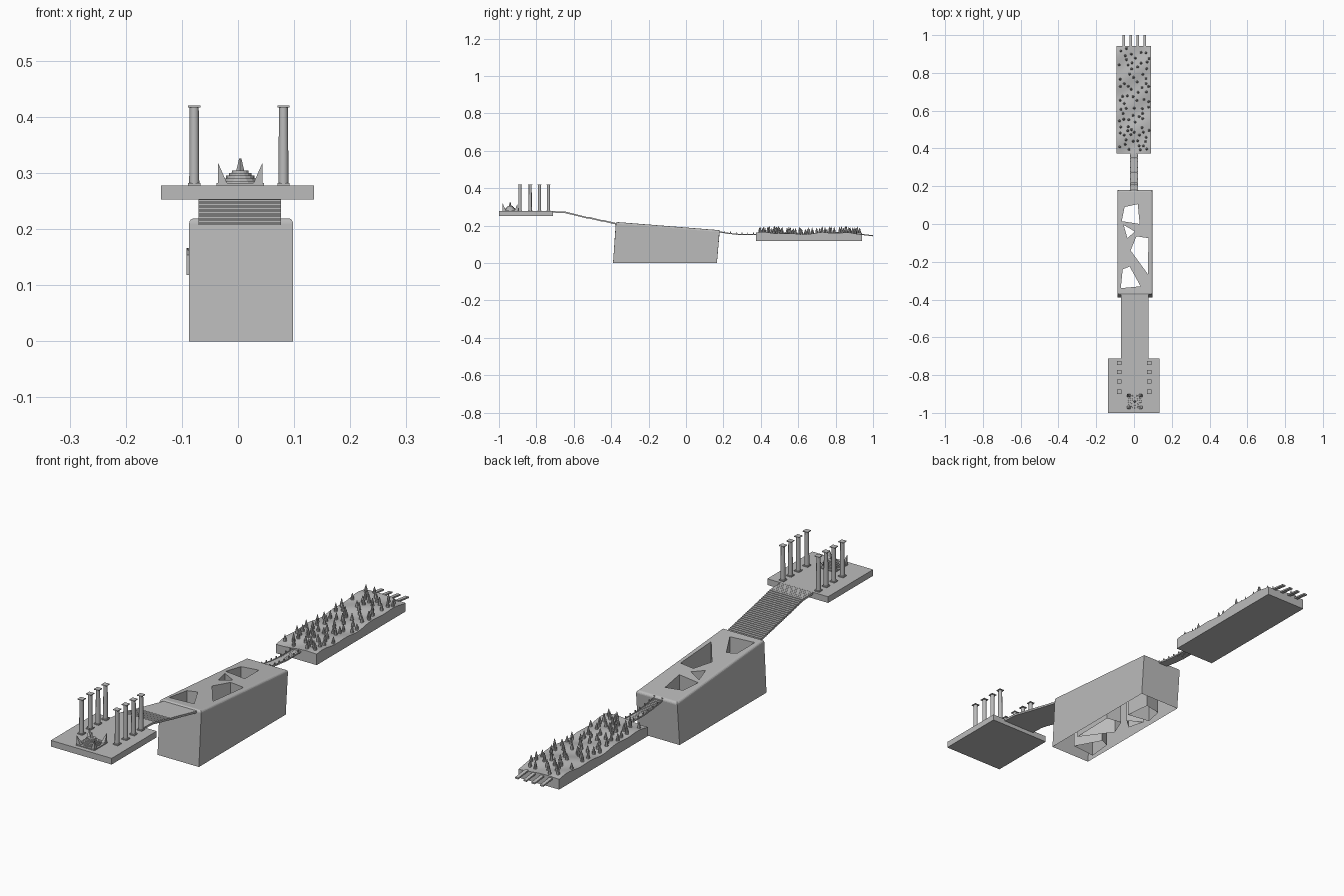
import bpy, bmesh, math, random
from mathutils import Matrix, Vector

cube = bpy.data.objects.get("Cube")
if cube:
    bpy.data.objects.remove(cube, do_unlink=True)

grey = bpy.data.materials.new("stone grey")
grey.use_nodes = True
grey.diffuse_color = (0.5, 0.5, 0.5, 1)
grey.node_tree.nodes["Principled BSDF"].inputs["Base Color"].default_value = (0.5, 0.5, 0.5, 1)


def finish(bm, name, smooth=False):
    bmesh.ops.recalc_face_normals(bm, faces=bm.faces)
    mesh = bpy.data.meshes.new(name)
    bm.to_mesh(mesh)
    bm.free()
    mesh.materials.append(grey)
    obj = bpy.data.objects.new(name, mesh)
    bpy.context.collection.objects.link(obj)
    if smooth:
        bpy.ops.object.select_all(action='DESELECT')
        obj.select_set(True)
        bpy.context.view_layer.objects.active = obj
        bpy.ops.object.shade_smooth_by_angle(angle=math.radians(35))
    return obj


def box(bm, x0, x1, y0, y1, z0, z1):
    size = Matrix.Diagonal((x1 - x0, y1 - y0, z1 - z0, 1))
    mid = Matrix.Translation(((x0 + x1) / 2, (y0 + y1) / 2, (z0 + z1) / 2))
    return bmesh.ops.create_cube(bm, size=1, matrix=mid @ size)["verts"]


def block(bm, x, y, half, z0, z1):
    return box(bm, x - half, x + half, y - half, y + half, z0, z1)


def cone(bm, x, y, z0, z1, r0, r1, sides=8):
    bmesh.ops.create_cone(bm, cap_ends=True, segments=sides, radius1=r0, radius2=r1,
                          depth=z1 - z0, matrix=Matrix.Translation((x, y, (z0 + z1) / 2)))


def prism(bm, points, z0, z1):
    face = bm.faces.new([bm.verts.new((x, y, z0)) for x, y in points])
    new = bmesh.ops.extrude_face_region(bm, geom=[face])["geom"]
    bmesh.ops.translate(bm, vec=(0, 0, z1 - z0),
                        verts=[v for v in new if isinstance(v, bmesh.types.BMVert)])


def along(path, y):
    for (ya, za), (yb, zb) in zip(path, path[1:]):
        if y <= yb:
            return za + (zb - za) * (y - ya) / (yb - ya)
    return path[-1][1]


# Front platform
TOP = 0.278
bm = bmesh.new()
box(bm, -0.137, 0.135, -1, -0.712, 0.253, TOP)
finish(bm, "platform")

# Two rows of columns with square feet and caps
bm = bmesh.new()
for x in (-0.078, 0.081):
    for y in (-0.888, -0.833, -0.783, -0.735):
        block(bm, x, y, 0.011, TOP - 0.001, TOP + 0.004)
        cone(bm, x, y, TOP, 0.418, 0.009, 0.008, 12)
        block(bm, x, y, 0.011, 0.417, 0.42)
finish(bm, "columns", True)

# Stepped altar with corner horns and a central spike
bm = bmesh.new()
AX, AY = 0.004, -0.94
block(bm, AX, AY, 0.042, TOP - 0.001, TOP + 0.004)
for i in range(5):
    cone(bm, AX, AY, TOP, 0.286 + i * 0.0045, 0.036 - i * 0.005, 0.035 - i * 0.005, 16)
cone(bm, AX, AY, 0.3, 0.326, 0.008, 0.002, 4)
for sx in (-1, 1):
    for sy in (-1, 1):
        verts = block(bm, AX + sx * 0.031, AY + sy * 0.031, 0.009, TOP, 0.319)
        tip = [v for v in verts if v.co.z > 0.3]
        for v in tip:
            v.co.x, v.co.y = AX + sx * 0.04, AY + sy * 0.04
        bmesh.ops.remove_doubles(bm, verts=tip, dist=0.0001)
finish(bm, "altar")

# Descending stairway of thin overlapping treads
bm = bmesh.new()
stair_path = [(-0.72, 0.278), (-0.65, 0.275), (-0.54, 0.25), (-0.37, 0.214)]
COUNT = 32
step = 0.35 / COUNT
for i in range(COUNT):
    y = -0.72 + i * step
    z = along(stair_path, y + step / 2)
    box(bm, -0.07, 0.077, y, y + step * 1.05, z - 0.008, z)
finish(bm, "stairway")

# Tall hollow block, leaning slightly, with a sloping rounded top
bm = bmesh.new()
for v in box(bm, -0.087, 0.098, -0.39, 0.165, 0, 0.2):
    if v.co.z > 0.1:
        v.co.z = 0.22 if v.co.y < 0 else 0.176
        v.co.y += 0.015
rim = [e for e in bm.edges if all(v.co.z > 0.1 for v in e.verts)]
bmesh.ops.bevel(bm, geom=rim, offset=0.01, segments=4, profile=0.5, affect='EDGES')
massif = finish(bm, "massif")

bm = bmesh.new()
for hole in (
    [(-0.05, 0.09), (0.02, 0.105), (0.03, 0), (-0.065, 0.015)],
    [(-0.055, -0.005), (0.005, -0.04), (-0.035, -0.075)],
    [(0.013, -0.065), (0.077, -0.075), (0.073, -0.265), (-0.018, -0.14)],
    [(-0.06, -0.24), (-0.023, -0.225), (0.035, -0.33), (-0.07, -0.34)],
):
    prism(bm, hole, -0.1, 0.3)
cutter = finish(bm, "shaft_cutter")
cutter.hide_render = True
cut = massif.modifiers.new("shafts", 'BOOLEAN')
cut.operation, cut.solver, cut.object = 'DIFFERENCE', 'EXACT', cutter
bpy.context.view_layer.update()
carved = massif.evaluated_get(bpy.context.evaluated_depsgraph_get())
massif.data = bpy.data.meshes.new_from_object(carved)
massif.modifiers.clear()
bpy.data.objects.remove(cutter, do_unlink=True)

# The underside stays open around the shaft walls
bm = bmesh.new()
bm.from_mesh(massif.data)
floor = [f for f in bm.faces if all(abs(v.co.z) < 0.001 for v in f.verts)]
bmesh.ops.delete(bm, geom=floor, context='FACES')
bm.to_mesh(massif.data)
bm.free()

# Narrow sagging footbridge with posts and side rails
bridge_path = [(0.17, 0.168), (0.22, 0.16), (0.28, 0.154), (0.38, 0.154)]
bm = bmesh.new()
for i in range(20):
    y = 0.175 + i * 0.0102
    z = along(bridge_path, y)
    box(bm, -0.02, 0.02, y, y + 0.0095, z - 0.004, z)
    for x in (-0.018, 0.018):
        box(bm, x - 0.002, x + 0.002, y, y + 0.0103, z - 0.003, z + 0.002)
        if i % 3 == 0:
            box(bm, x - 0.002, x + 0.002, y, y + 0.004, z, z + 0.01)
finish(bm, "footbridge")


# Rear field with a rolling surface
def ground(x, y):
    return 0.159 + 0.004 * math.sin(17 * y + 9 * x) + 0.003 * math.sin(41 * y - 30 * x)


bm = bmesh.new()
bmesh.ops.create_grid(bm, x_segments=12, y_segments=36, size=1)
for v in bm.verts:
    v.co.x = v.co.x * 0.091 - 0.001
    v.co.y = 0.658 + v.co.y * 0.284
    v.co.z = ground(v.co.x, v.co.y)
border = [e for e in bm.edges if e.is_boundary]
skirt = bmesh.ops.extrude_edge_only(bm, edges=border)["geom"]
for v in skirt:
    if isinstance(v, bmesh.types.BMVert):
        v.co.z = 0.118
bmesh.ops.holes_fill(bm, edges=[e for e in bm.edges if e.is_boundary], sides=0)
finish(bm, "field", True)

# Scattered pointed spikes on round feet
random.seed(4)
spots = []
while len(spots) < 78:
    p = Vector((random.uniform(-0.08, 0.08), random.uniform(0.39, 0.93)))
    if all((p - q).length > 0.02 for q in spots):
        spots.append(p)
bm = bmesh.new()
for p in spots:
    z = ground(p.x, p.y) - 0.002
    h = random.uniform(0.026, 0.036)
    cone(bm, p.x, p.y, z, z + h * 0.55, 0.007, 0.005)
    cone(bm, p.x, p.y, z + h * 0.5, z + h, 0.005, 0.001)
finish(bm, "spikes")

# Four sloping bars leaving the rear edge
bm = bmesh.new()
for x in (-0.055, -0.017, 0.02, 0.057):
    for v in box(bm, x - 0.007, x + 0.007, 0.935, 1, 0.151, 0.157):
        if v.co.y > 0.99:
            v.co.z -= 0.008
finish(bm, "rear_bars")
